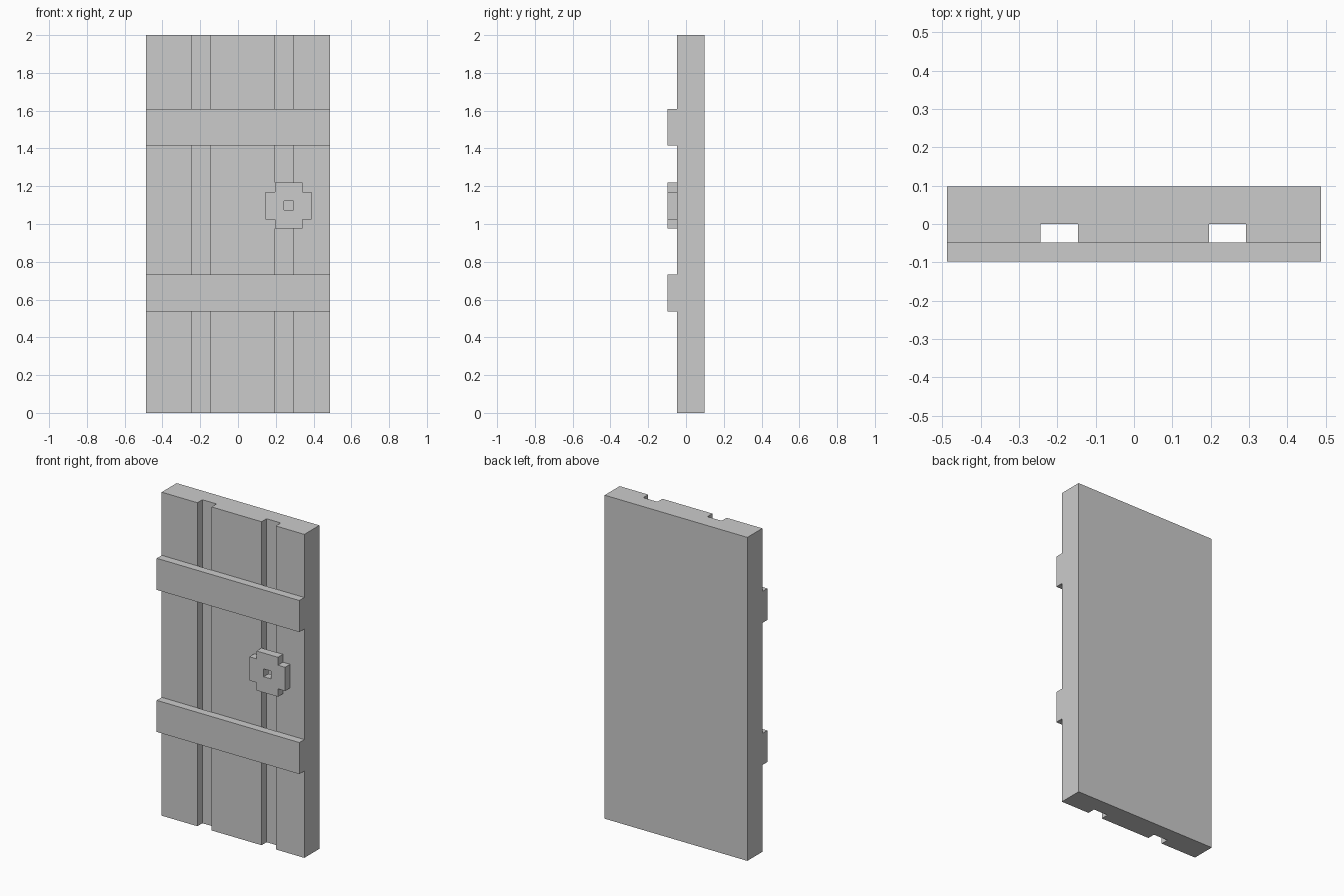
import bpy
import bmesh
from mathutils import Vector

if "Cube" in bpy.data.objects:
    bpy.data.objects.remove(bpy.data.objects["Cube"], do_unlink=True)

# The door is laid out on a square module, 41 modules tall
U = 2 / 41

GREY = (0.6, 0.6, 0.6, 1)
mat = bpy.data.materials.new("plain grey")
mat.use_nodes = True
mat.diffuse_color = GREY
mat.node_tree.nodes["Principled BSDF"].inputs["Base Color"].default_value = GREY


def extrude_faces(name, polygons, direction):
    """Extrude flat polygons that share corners into one solid, in modules."""
    bm = bmesh.new()
    for polygon in polygons:
        bm.faces.new([bm.verts.new(Vector(p) * U) for p in polygon])
    bmesh.ops.remove_doubles(bm, verts=bm.verts, dist=U / 100)
    caps = bmesh.ops.extrude_face_region(bm, geom=bm.faces[:], use_keep_orig=True)
    moved = [v for v in caps["geom"] if isinstance(v, bmesh.types.BMVert)]
    bmesh.ops.translate(bm, verts=moved, vec=Vector(direction) * U)
    bmesh.ops.recalc_face_normals(bm, faces=bm.faces)
    mesh = bpy.data.meshes.new(name)
    bm.to_mesh(mesh)
    bm.free()
    mesh.materials.append(mat)
    obj = bpy.data.objects.new(name, mesh)
    bpy.context.collection.objects.link(obj)
    return obj


def square(x, z, width, height, y):
    return [(x, y, z), (x + width, y, z),
            (x + width, y, z + height), (x, y, z + height)]


# Door panel: plan outline with two grooves in the front, raised to full height
outline = [(-10, 2), (-10, -1)]
for left, right in ((-5, -3), (4, 6)):
    outline += [(left, -1), (left, 0), (right, 0), (right, -1)]
outline += [(10, -1), (10, 2)]
extrude_faces("door_panel", [[(x, y, 0) for x, y in outline]], (0, 0, 41))

# Cross battens spanning the grooves
for name, bottom in (("lower_batten", 11), ("upper_batten", 29)):
    extrude_faces(name, [square(-10, bottom, 20, 4, -1)], (0, -1, 0))

# Lock plate: five by five squares without the corners and the keyhole
cells = [square(3 + i, 20 + j, 1, 1, -1)
         for i in range(5) for j in range(5)
         if not (i in (0, 4) and j in (0, 4)) and (i, j) != (2, 2)]
extrude_faces("lock_plate", cells, (0, -1, 0))
